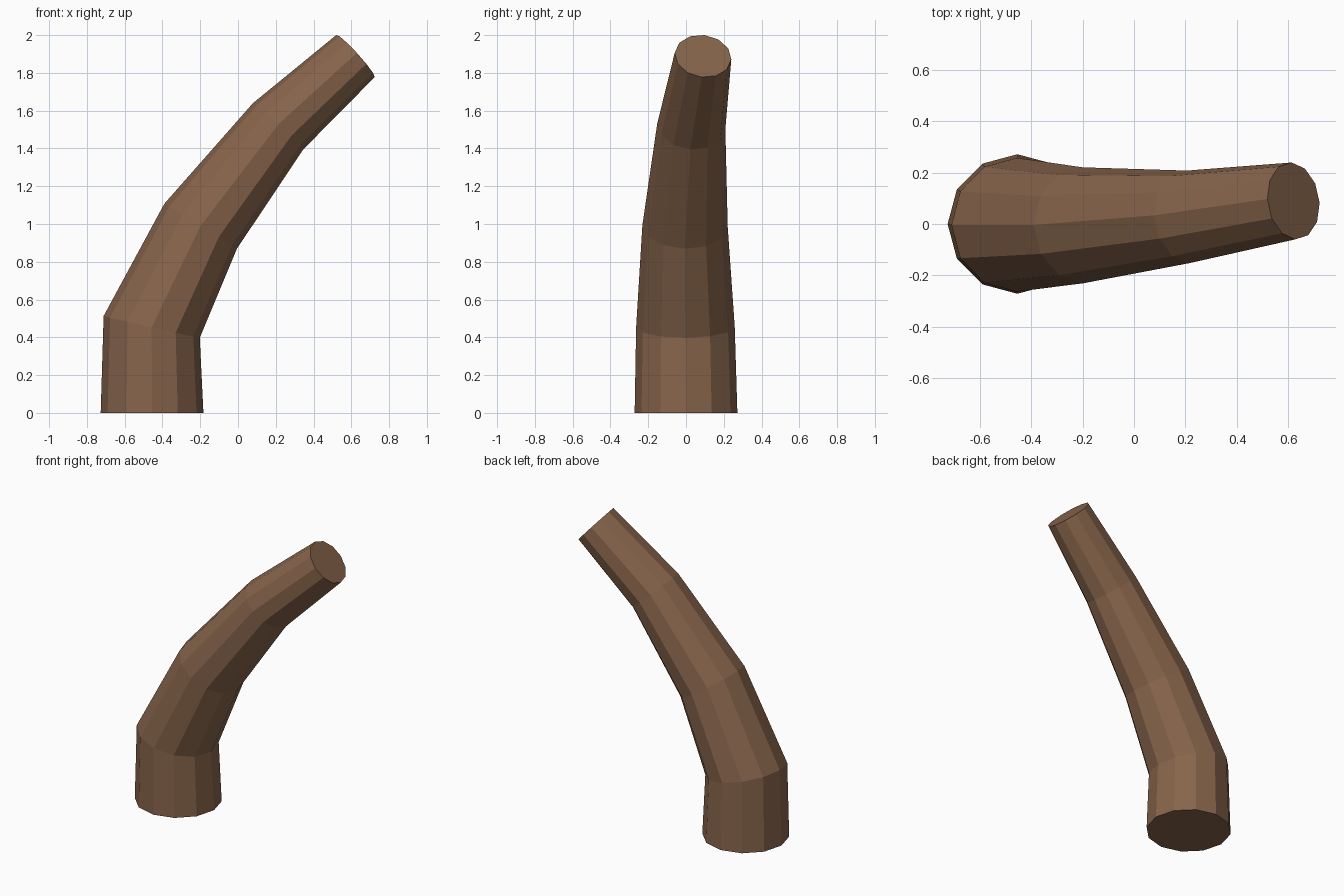
import bpy
import bmesh
import math
from mathutils import Vector

cube = bpy.data.objects.get("Cube")
if cube:
    bpy.data.objects.remove(cube, do_unlink=True)

SIDES = 12

# Centre line of the bent trunk, with the radius at each bend
path = [
    (Vector((-0.455, 0, 0)), 0.272),
    (Vector((-0.457, -0.003, 0.455)), 0.261),
    (Vector((-0.198, -0.005, 0.988)), 0.226),
    (Vector((0.212, 0.028, 1.517)), 0.181),
    (Vector((0.622, 0.09, 1.889)), 0.151),
]


def tangent(i):
    """Average direction of the segments that meet at point i."""
    centres = [p for p, r in path]
    total = Vector()
    if i > 0:
        total += (centres[i] - centres[i - 1]).normalized()
    if i < len(centres) - 1:
        total += (centres[i + 1] - centres[i]).normalized()
    return total.normalized()


def add_ring(bm, i):
    centre, radius = path[i]
    direction = tangent(i) if i else Vector((0, 0, 1))
    turn = Vector((0, 0, 1)).rotation_difference(direction)
    angles = [math.tau * k / SIDES for k in range(SIDES)]
    return [bm.verts.new(centre + turn @ Vector((radius * math.cos(a), radius * math.sin(a), 0)))
            for a in angles]


# Bark colour
bark = bpy.data.materials.new("brown bark")
bark.use_nodes = True
colour = (0.24, 0.127, 0.07, 1)
bark.diffuse_color = colour
bark.node_tree.nodes["Principled BSDF"].inputs["Base Color"].default_value = colour

# Trunk: faceted rings joined by quads, closed at both ends
bm = bmesh.new()
rings = [add_ring(bm, i) for i in range(len(path))]
for low, high in zip(rings, rings[1:]):
    for k in range(SIDES):
        n = (k + 1) % SIDES
        bm.faces.new((low[k], low[n], high[n], high[k]))
bm.faces.new(list(reversed(rings[0])))
bm.faces.new(rings[-1])
bmesh.ops.recalc_face_normals(bm, faces=bm.faces)

mesh = bpy.data.meshes.new("trunk")
bm.to_mesh(mesh)
bm.free()
mesh.materials.append(bark)
trunk = bpy.data.objects.new("trunk", mesh)
bpy.context.collection.objects.link(trunk)
